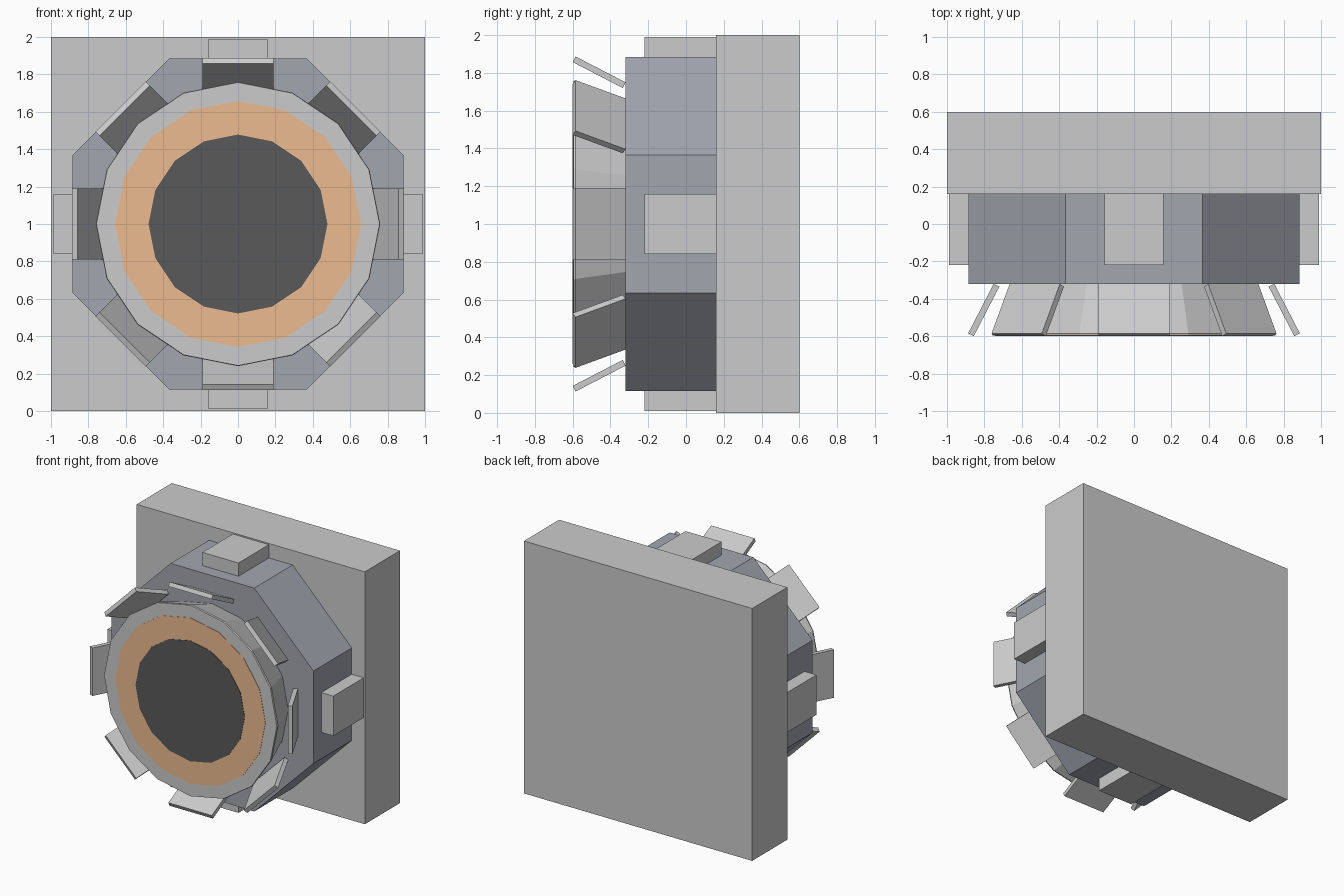
import bpy, bmesh
from math import sin, cos, pi, radians
from mathutils import Matrix, Vector

if "Cube" in bpy.data.objects:
    bpy.data.objects.remove(bpy.data.objects["Cube"])

CENTRE = Vector((0, 0, 1))


def material(name, rgb):
    m = bpy.data.materials.new(name)
    m.diffuse_color = (*rgb, 1)
    m.use_nodes = True
    m.node_tree.nodes["Principled BSDF"].inputs["Base Color"].default_value = m.diffuse_color
    return m


def finish(name, bm, mat=None):
    bmesh.ops.recalc_face_normals(bm, faces=bm.faces)
    me = bpy.data.meshes.new(name)
    bm.to_mesh(me)
    bm.free()
    ob = bpy.data.objects.new(name, me)
    bpy.context.collection.objects.link(ob)
    if mat:
        me.materials.append(mat)
    return ob


def lathe(name, profile, sides, phase=0.0, mat=None):
    """Faceted solid around the y axis from (radius, y) pairs, capped at both ends."""
    bm = bmesh.new()
    rings = []
    for r, y in profile:
        angles = [phase + 2 * pi * i / sides for i in range(sides)]
        rings.append([bm.verts.new(CENTRE + Vector((r * sin(a), y, r * cos(a)))) for a in angles])
    for a, b in zip(rings, rings[1:]):
        for i in range(sides):
            j = (i + 1) % sides
            bm.faces.new((a[i], a[j], b[j], b[i]))
    bm.faces.new(rings[0])
    bm.faces.new(rings[-1])
    return finish(name, bm, mat)


def slab(name, section, half_width, angle=0.0, mat=None):
    """Extrude a (y, radius) outline along x, then turn it about the y axis."""
    bm = bmesh.new()
    ends = [[bm.verts.new((x, y, r)) for y, r in section] for x in (-half_width, half_width)]
    n = len(section)
    for i in range(n):
        j = (i + 1) % n
        bm.faces.new((ends[0][i], ends[0][j], ends[1][j], ends[1][i]))
    for end in ends:
        bm.faces.new(end)
    bmesh.ops.transform(bm, matrix=Matrix.Translation(CENTRE) @ Matrix.Rotation(angle, 4, 'Y'),
                        verts=bm.verts)
    return finish(name, bm, mat)


body_grey = material("body_grey", (0.36, 0.38, 0.43))
copper = material("copper", (0.85, 0.5, 0.28))
charcoal = material("charcoal", (0.1, 0.1, 0.105))

# Square mounting plate
slab("back_plate", [(0.16, -1), (0.6, -1), (0.6, 1), (0.16, 1)], 1.0)

# Octagonal housing
lathe("housing", [(0.885 / cos(pi / 8), 0.16), (0.885 / cos(pi / 8), -0.32)], 8, pi / 8, body_grey)

# Flared nozzle with coloured front discs
lathe("nozzle", [(0.66, -0.31), (0.76, -0.585), (0.757, -0.595)], 16)
lathe("copper_ring", [(0.658, -0.585), (0.658, -0.5975)], 16, 0, copper)
lathe("nozzle_opening", [(0.478, -0.585), (0.478, -0.6)], 16, 0, charcoal)

# Four lugs on the housing sides
for i in range(4):
    slab(f"lug_{i + 1}", [(-0.22, 0.8), (0.16, 0.8), (0.16, 0.99), (-0.22, 0.99)],
         0.158, radians(90 * i))

# Eight tilted flaps around the nozzle
for i in range(8):
    slab(f"flap_{i + 1}", [(-0.6, 0.857), (-0.585, 0.887), (-0.32, 0.75), (-0.335, 0.72)],
         0.19, radians(45 * i))
